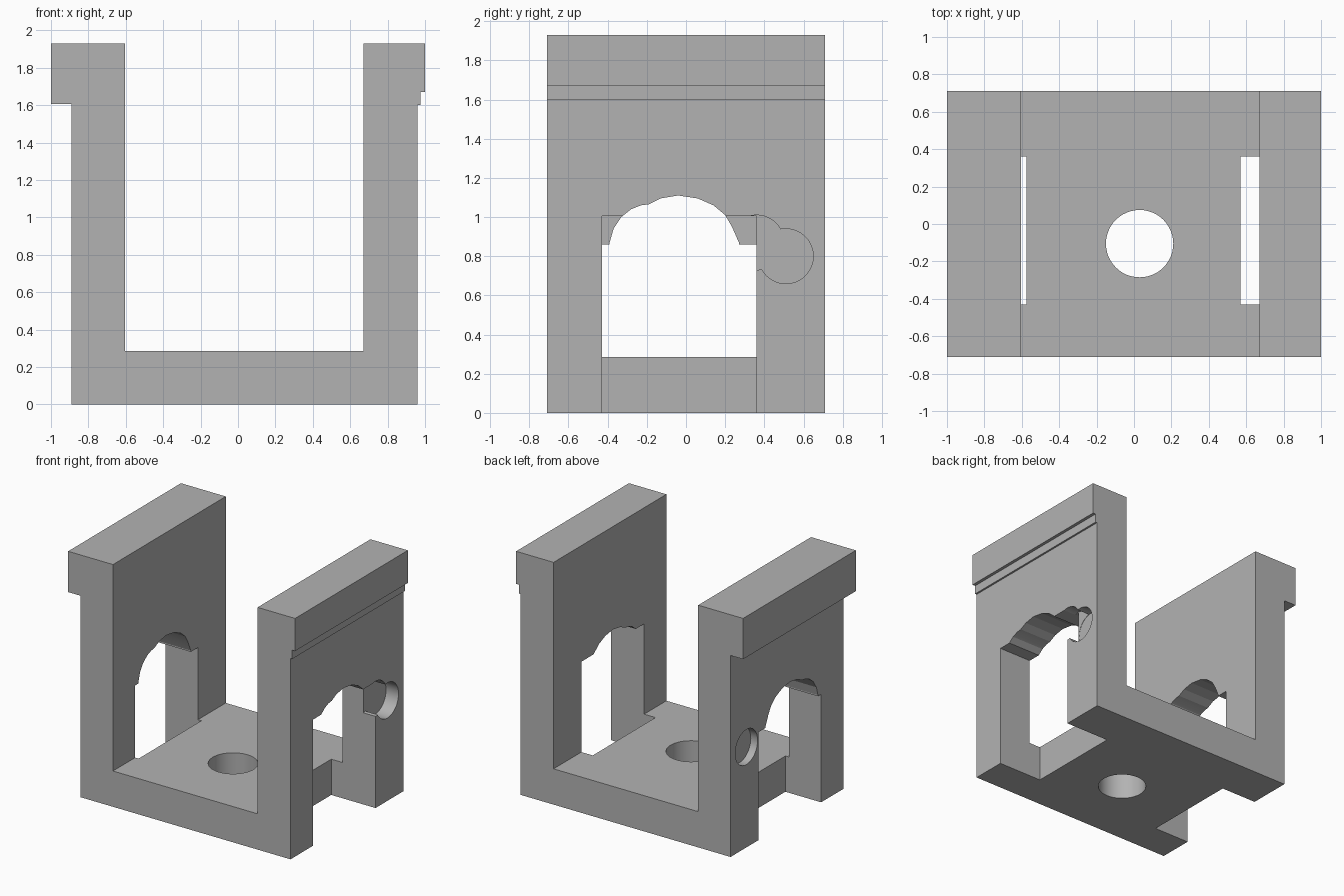
import bpy, bmesh, math
from mathutils import Vector

cube = bpy.data.objects.get("Cube")
if cube:
    bpy.data.objects.remove(cube, do_unlink=True)

grey = bpy.data.materials.new("plain_grey")
grey.use_nodes = True
GREY = (0.45, 0.45, 0.45, 1)
grey.diffuse_color = GREY
grey.node_tree.nodes["Principled BSDF"].inputs["Base Color"].default_value = GREY


def prism(name, points, along):
    """Solid made by sweeping a flat outline along a vector."""
    bm = bmesh.new()
    face = bm.faces.new([bm.verts.new(p) for p in points])
    swept = bmesh.ops.extrude_face_region(bm, geom=[face])["geom"]
    moved = [v for v in swept if isinstance(v, bmesh.types.BMVert)]
    bmesh.ops.translate(bm, verts=moved, vec=along)
    bmesh.ops.recalc_face_normals(bm, faces=bm.faces)
    mesh = bpy.data.meshes.new(name)
    bm.to_mesh(mesh)
    bm.free()
    mesh.materials.append(grey)
    obj = bpy.data.objects.new(name, mesh)
    bpy.context.collection.objects.link(obj)
    return obj


def side_cutter(name, outline, x0, x1):
    """Cutter with a (y, z) outline running from x0 to x1."""
    return prism(name, [(x0, y, z) for y, z in outline], Vector((x1 - x0, 0, 0)))


def circle(u, v, r, n=48):
    return [(u + r * math.cos(math.tau * i / n), v + r * math.sin(math.tau * i / n))
            for i in range(n)]


def doorway(top):
    return [(-0.43, -0.1), (0.36, -0.1), (0.36, top), (-0.43, top)]


# U-shaped bracket with overhanging rims
profile = [(-0.89, 0), (0.96, 0), (0.96, 1.6), (0.975, 1.6), (0.975, 1.67), (1, 1.67),
           (1, 1.93), (0.67, 1.93), (0.67, 0.285), (-0.605, 0.285), (-0.605, 1.93),
           (-1, 1.93), (-1, 1.605), (-0.89, 1.605)]
DEPTH = 0.71
bracket = prism("bracket", [(x, -DEPTH, z) for x, z in profile], Vector((0, 2 * DEPTH, 0)))

# Uneven arch shared by both walls
arch = [(-0.39, 0.7), (-0.39, 0.87), (-0.37, 0.94), (-0.33, 1.0), (-0.28, 1.04),
        (-0.23, 1.06), (-0.19, 1.065), (-0.13, 1.095), (-0.04, 1.11), (0.06, 1.095),
        (0.14, 1.06), (0.20, 1.01), (0.235, 0.95), (0.27, 0.87), (0.27, 0.7)]

cutters = [
    side_cutter("left_doorway", doorway(1.005), 0.57, 1.1),
    side_cutter("right_doorway", doorway(0.86), -1.1, -0.575),
    side_cutter("arch_cut", arch, -1.2, 1.2),
    # Shallow round recesses in the outer faces
    side_cutter("left_recess_upper", circle(0.36, 0.87, 0.14), 0.852, 1.1),
    side_cutter("left_recess_lower", circle(0.51, 0.80, 0.14), 0.85, 1.1),
    side_cutter("right_recess", circle(0.51, 0.80, 0.14), -1.1, -0.83),
    # Drain hole in the floor
    prism("floor_hole", [(x, y, -0.2) for x, y in circle(0.03, -0.105, 0.18)],
          Vector((0, 0, 0.8))),
]

bpy.context.view_layer.objects.active = bracket
for cutter in cutters:
    cutter.hide_render = True
    mod = bracket.modifiers.new(cutter.name, 'BOOLEAN')
    mod.operation = 'DIFFERENCE'
    mod.solver = 'EXACT'
    mod.object = cutter
    bpy.ops.object.modifier_apply(modifier=mod.name)
for cutter in cutters:
    bpy.data.objects.remove(cutter, do_unlink=True)

# Smooth round cuts, sharp corners
bpy.ops.object.select_all(action='DESELECT')
bracket.select_set(True)
bpy.ops.object.shade_smooth_by_angle(angle=math.radians(15))
